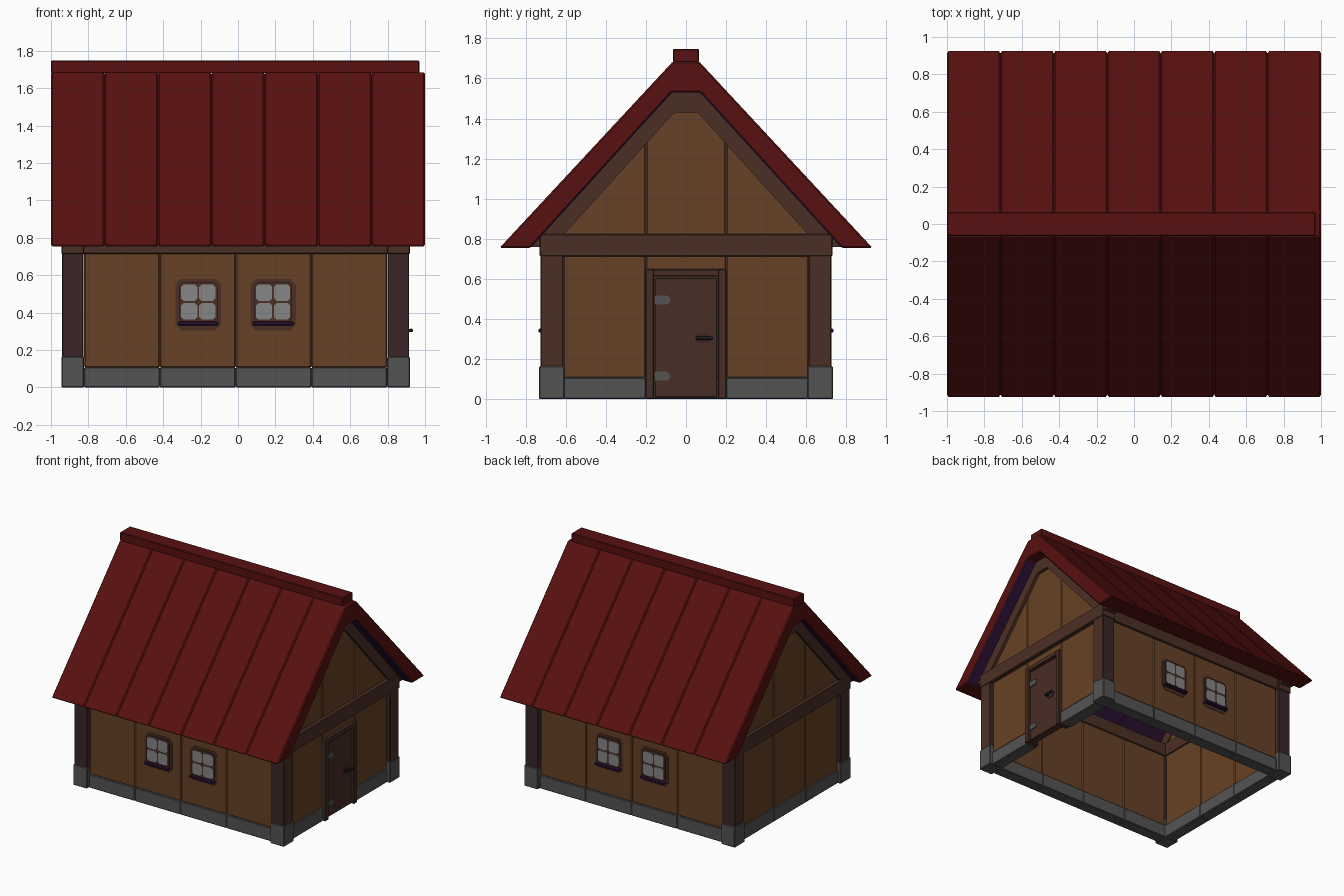
import bpy, bmesh, math

if "Cube" in bpy.data.objects:
    bpy.data.objects.remove(bpy.data.objects["Cube"])

CX = -0.0125  # the walls sit slightly left of the roof centre


def mat(name, r, g, b):
    m = bpy.data.materials.new(name)
    m.diffuse_color = (r, g, b, 1)
    m.use_nodes = True
    m.node_tree.nodes["Principled BSDF"].inputs["Base Color"].default_value = m.diffuse_color
    return m


RED = mat("roof red", 0.098, 0.005, 0.005)
PURPLE = mat("underside purple", 0.03, 0.007, 0.04)
TIMBER = mat("timber brown", 0.070, 0.028, 0.018)
SHADE = mat("post dark brown", 0.042, 0.019, 0.022)
WALL = mat("wall ochre", 0.135, 0.053, 0.019)
STONE = mat("stone grey", 0.088, 0.088, 0.088)
GLASS = mat("window grey", 0.24, 0.24, 0.24)
DOOR = mat("door brown", 0.066, 0.026, 0.019)
METAL = mat("dark metal", 0.02, 0.015, 0.018)


def prism(name, axis, pts, lo, hi, mats, bevel=0.0, rule=None, dx=CX):
    """Extrude a profile along x (pts are y,z) or along y (pts are x,z)."""
    bm = bmesh.new()
    rings = []
    for t in (lo, hi):
        rings.append([bm.verts.new((t + dx, a, b) if axis == 'x' else (a + dx, t, b))
                      for a, b in pts])
    bm.faces.new(rings[0])
    bm.faces.new(rings[1])
    n = len(pts)
    for i in range(n):
        j = (i + 1) % n
        bm.faces.new((rings[0][i], rings[0][j], rings[1][j], rings[1][i]))
    bmesh.ops.recalc_face_normals(bm, faces=bm.faces)
    bm.normal_update()
    if rule:
        for f in bm.faces:
            f.material_index = rule(f.normal)
    me = bpy.data.meshes.new(name)
    bm.to_mesh(me)
    bm.free()
    for m in (mats if isinstance(mats, tuple) else (mats,)):
        me.materials.append(m)
    ob = bpy.data.objects.new(name, me)
    bpy.context.collection.objects.link(ob)
    if bevel:
        mod = ob.modifiers.new("bevel", 'BEVEL')
        mod.width = bevel
        mod.segments = 1
    return ob


def box(name, x0, x1, y0, y1, z0, z1, mats, bevel=0.005, rule=None, dx=CX):
    return prism(name, 'x', [(y0, z0), (y1, z0), (y1, z1), (y0, z1)], x0, x1,
                 mats, bevel, rule, dx)


def chamfered(cx, cz, w, h, c):
    """Rectangle with cut corners."""
    return [(cx + sx * (w - a), cz + sz * (h - b)) for sx, sz, a, b in
            ((1, -1, c, 0), (1, -1, 0, c), (1, 1, 0, c), (1, 1, c, 0),
             (-1, 1, c, 0), (-1, 1, 0, c), (-1, -1, 0, c), (-1, -1, c, 0))]


# Roof planks, purple on the sloping underside
half = [(0.93, 0.755), (0.065, 1.685)]
inner = [(0.07, 1.53), (0.775, 0.755)]
profile = half + [(-y, z) for y, z in half[::-1]] + [(-y, z) for y, z in inner[::-1]] + inner
step = 2 / 7
for i in range(7):
    prism("roof_plank", 'x', profile, -1 + i * step, -1 + (i + 1) * step, (RED, PURPLE),
          0.008, lambda n: 1 if -0.95 < n.z < -0.1 else 0, dx=0)
box("ridge_cap", -1, 0.97, -0.064, 0.064, 1.68, 1.748, RED, dx=0)

# Corner posts and stones
for sx in (-1, 1):
    for sy in (-1, 1):
        box("corner_stone", sx * 0.81, sx * 0.932, sy * 0.605, sy * 0.733, 0, 0.165, STONE)
        box("corner_post", sx * 0.813, sx * 0.928, sy * 0.61, sy * 0.725, 0.16, 0.76,
            (TIMBER, SHADE), 0.005, lambda n: 1 if abs(n.y) > 0.5 else 0)

# Long walls with windows
for s in (-1, 1):
    box("long_beam", -0.82, 0.82, s * 0.61, s * 0.715, 0.713, 0.82, TIMBER)
    for i in range(4):
        x0 = -0.81 + i * 0.405
        box("long_wall_panel", x0, x0 + 0.405, s * 0.62, s * 0.70, 0.105, 0.72, WALL, 0.007)
        box("long_wall_footing", x0, x0 + 0.405, s * 0.61, s * 0.707, 0, 0.108, STONE)
    for wx in (-0.2, 0.2):
        prism("window_surround", 'y', chamfered(wx, 0.443, 0.122, 0.138, 0.03),
              s * 0.699, s * 0.703, TIMBER)
        prism("window_frame", 'y', chamfered(wx, 0.457, 0.102, 0.107, 0.02),
              s * 0.70, s * 0.712, TIMBER)
        box("window_sill", wx - 0.108, wx + 0.108, s * 0.69, s * 0.736, 0.332, 0.352, PURPLE)
        for px in (-1, 1):
            for pz in (-1, 1):
                prism("window_pane", 'y',
                      chamfered(wx + px * 0.048, 0.457 + pz * 0.05, 0.043, 0.044, 0.013),
                      s * 0.71, s * 0.715, GLASS)

# Gable ends: beams, rafters and wall panels
raft_out = [(0.775, 0.76), (0.07, 1.535)]
raft_in = [(0.058, 1.43), (0.605, 0.826), (0.66, 0.76)]
rafters = (raft_out + [(-y, z) for y, z in raft_out[::-1]]
           + [(-y, z) for y, z in raft_in[::-1]] + raft_in)
centre = [(-0.2, 0.81), (0.2, 0.81), (0.2, 1.31), (0.07, 1.46), (-0.07, 1.46), (-0.2, 1.31)]
for s in (-1, 1):
    box("gable_beam", s * 0.81, s * 0.932, -0.73, 0.73, 0.713, 0.825, TIMBER)
    prism("gable_rafters", 'x', rafters, s * 0.82, s * 0.925, TIMBER)
    prism("gable_panel_centre", 'x', centre, s * 0.83, s * 0.90, WALL, 0.007)
    for sy in (-1, 1):
        prism("gable_panel_side", 'x', [(sy * 0.2, 0.81), (sy * 0.66, 0.81), (sy * 0.2, 1.31)],
              s * 0.83, s * 0.90, WALL, 0.007)
        box("end_wall_panel", s * 0.82, s * 0.90, sy * 0.2, sy * 0.612, 0.105, 0.72, WALL, 0.007)
        box("end_wall_footing", s * 0.81, s * 0.907, sy * 0.2, sy * 0.61, 0, 0.108, STONE)
# Middle of the plain end, and the strip above the door
box("end_wall_panel", -0.90, -0.82, -0.2, 0.2, 0.105, 0.72, WALL, 0.007)
box("end_wall_footing", -0.907, -0.81, -0.2, 0.2, 0, 0.108, STONE)
box("over_door_panel", 0.82, 0.90, -0.2, 0.2, 0.64, 0.72, WALL)

# Door with frame, hinges and handle
for sy in (-1, 1):
    box("door_jamb", 0.82, 0.927, sy * 0.16, sy * 0.203, 0, 0.65, DOOR)
box("door_lintel", 0.82, 0.926, -0.165, 0.165, 0.612, 0.65, DOOR)
box("door", 0.85, 0.912, -0.158, 0.158, 0.008, 0.608, DOOR)
for hz in (0.115, 0.495):
    tip = [(-0.1 + 0.022 * math.cos(a), hz + 0.022 * math.sin(a))
           for a in (math.radians(d) for d in range(-90, 91, 30))]
    prism("door_hinge", 'x', tip + [(-0.157, hz + 0.022), (-0.157, hz - 0.022)],
          0.91, 0.919, STONE)
prism("handle_plate", 'x', chamfered(0.085, 0.305, 0.04, 0.025, 0.015), 0.911, 0.917, SHADE)
box("handle_stem", 0.91, 0.94, 0.05, 0.07, 0.297, 0.313, METAL, 0.003)
box("handle_lever", 0.932, 0.948, 0.05, 0.135, 0.296, 0.314, METAL, 0.004)
